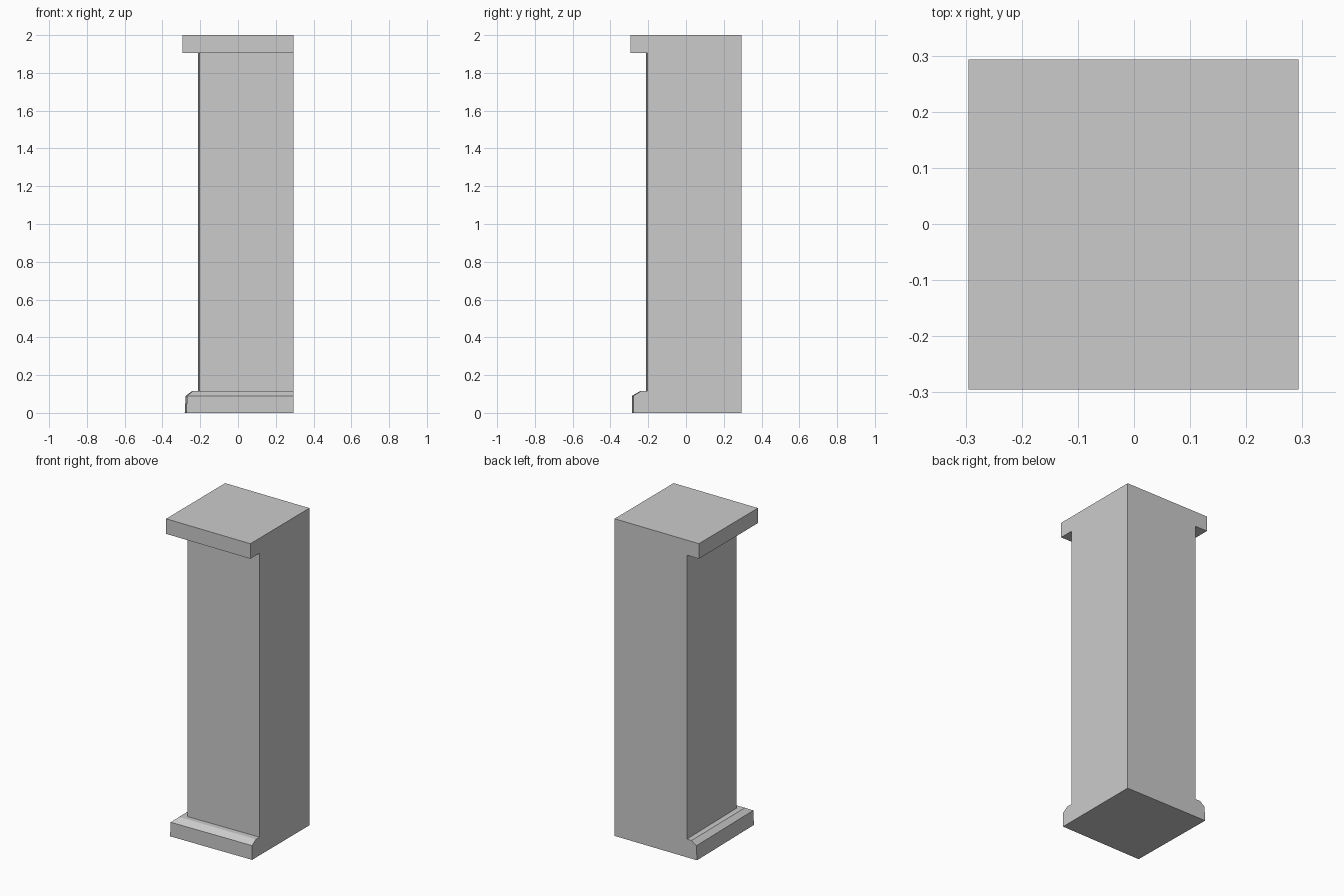
import bpy
import bmesh

cube = bpy.data.objects.get("Cube")
if cube:
    bpy.data.objects.remove(cube, do_unlink=True)

stone = bpy.data.materials.new("light_grey_stone")
stone.use_nodes = True
grey = (0.6, 0.6, 0.6, 1)
stone.diffuse_color = grey
stone.node_tree.nodes["Principled BSDF"].inputs["Base Color"].default_value = grey

FLUSH = 0.293  # the +x and +y sides are flush from base to cap


def section(z, reach, skew=0.0, left_reach=None):
    """Four-cornered outline; skew turns the two overhanging sides slightly."""
    left = reach if left_reach is None else left_reach
    return [(-left + skew, -reach, z),
            (FLUSH, -reach + skew, z),
            (FLUSH, FLUSH, z),
            (-left, FLUSH, z)]


def loft(name, sections, bottom=False, top=False):
    """Join outlines with quads, closing only the exposed ends."""
    bm = bmesh.new()
    rings = [[bm.verts.new(p) for p in s] for s in sections]
    for low, high in zip(rings, rings[1:]):
        for i in range(4):
            j = (i + 1) % 4
            bm.faces.new((low[i], low[j], high[j], high[i]))
    if bottom:
        bm.faces.new(rings[0][::-1])
    if top:
        bm.faces.new(rings[-1])
    mesh = bpy.data.meshes.new(name)
    bm.to_mesh(mesh)
    bm.free()
    mesh.materials.append(stone)
    obj = bpy.data.objects.new(name, mesh)
    bpy.context.collection.objects.link(obj)
    return obj


shaft_foot = section(0.115, 0.212, 0.008)
shaft_head = section(1.905, 0.212, 0.008)

# Plinth with a sloped shoulder and a narrow ledge
loft("plinth", [section(0, 0.286, 0.008, 0.282),
                section(0.09, 0.286, 0.008, 0.277),
                section(0.115, 0.244, 0.004),
                shaft_foot], bottom=True)

# Plain square shaft
loft("shaft", [shaft_foot, shaft_head])

# Slab cap overhanging two sides
loft("cap", [shaft_head, section(1.905, 0.295), section(2, 0.295)], top=True)
